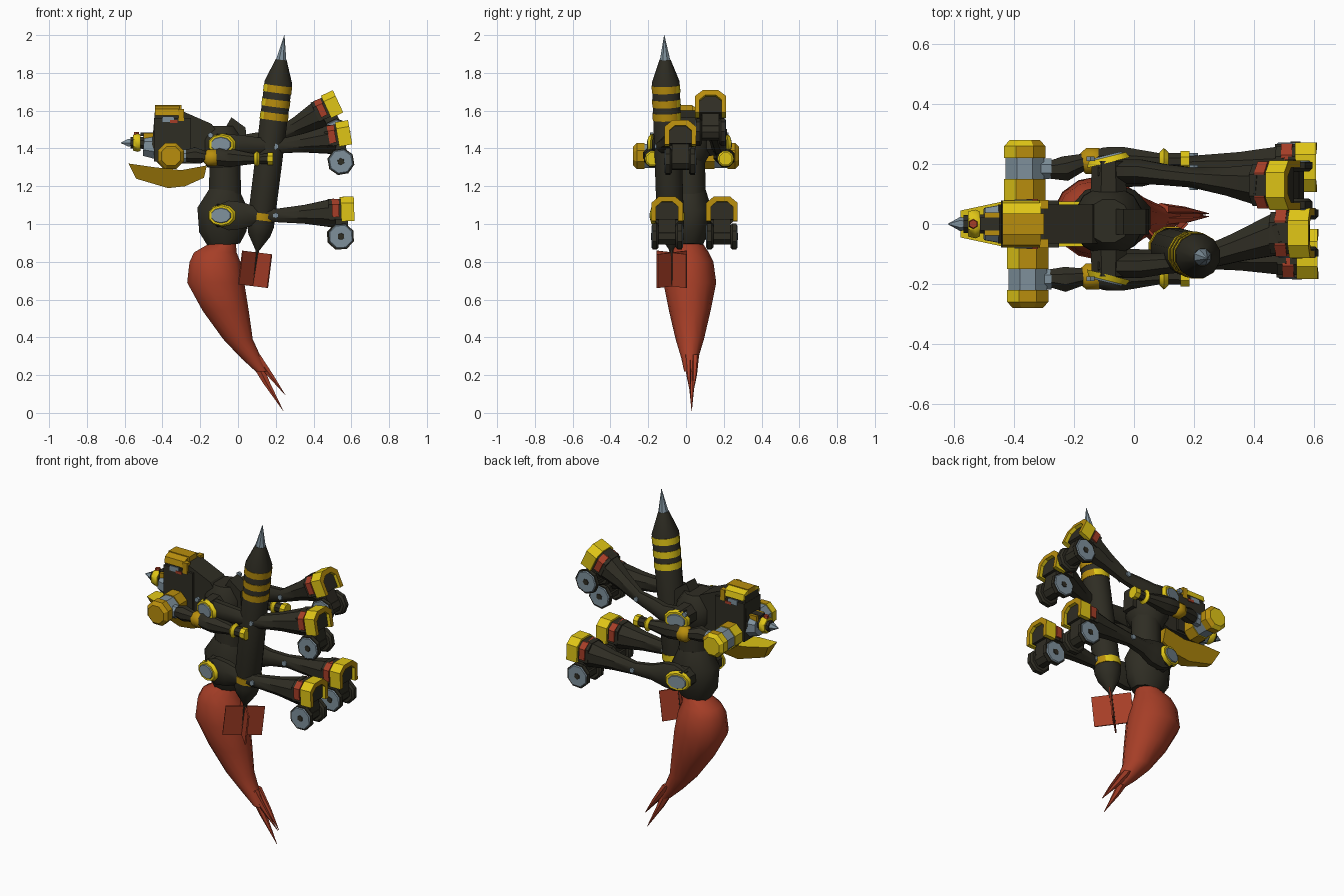
import bpy, bmesh, math
from mathutils import Vector, Matrix

cube = bpy.data.objects.get("Cube")
if cube:
    bpy.data.objects.remove(cube, do_unlink=True)


def material(name, r, g, b):
    m = bpy.data.materials.new(name)
    m.use_nodes = True
    m.diffuse_color = (r, g, b, 1)
    bsdf = m.node_tree.nodes["Principled BSDF"]
    bsdf.inputs["Base Color"].default_value = (r, g, b, 1)
    bsdf.inputs["Roughness"].default_value = 0.7
    return m


DARK = material("dark olive", 0.028, 0.026, 0.017)
YELLOW = material("bright yellow", 0.74, 0.56, 0.008)
GOLD = material("gold", 0.48, 0.27, 0.004)
GREY = material("blue grey", 0.21, 0.28, 0.33)
RED = material("rust red", 0.38, 0.048, 0.02)
TWO_TONE = [YELLOW, GOLD]


def gold_side(n):
    return int(n.x - n.y > -.25)


def finish(name, bm, mats, smooth=False):
    bmesh.ops.recalc_face_normals(bm, faces=bm.faces)
    mesh = bpy.data.meshes.new(name)
    bm.to_mesh(mesh)
    bm.free()
    for m in mats:
        mesh.materials.append(m)
    ob = bpy.data.objects.new(name, mesh)
    bpy.context.collection.objects.link(ob)
    if smooth:
        bpy.ops.object.select_all(action="DESELECT")
        ob.select_set(True)
        bpy.context.view_layer.objects.active = ob
        bpy.ops.object.shade_smooth_by_angle(angle=math.radians(42))
    return ob


def paint(bm, rule):
    bmesh.ops.recalc_face_normals(bm, faces=bm.faces)
    for face in bm.faces:
        face.normal_update()
        face.material_index = rule(face.normal)


def loft(name, sections, mat, sides=8, axis=None, mtx=None, smooth=True):
    """Skin rings along a path; each section is (x, y, z, radius[, second radius])."""
    bm = bmesh.new()
    pts = [Vector(s[:3]) for s in sections]
    rings = []
    for i, s in enumerate(sections):
        t = axis or (pts[min(i + 1, len(pts) - 1)] - pts[max(i - 1, 0)]).normalized()
        ref = Vector((0, 0, 1)) if abs(t.y) > 0.8 else Vector((0, 1, 0))
        u = ref.cross(t).normalized()
        v = t.cross(u)
        ring = []
        for k in range(sides):
            a = 2 * math.pi * (k + 0.5) / sides
            ring.append(bm.verts.new(pts[i] + u * s[3] * math.cos(a) + v * s[-1] * math.sin(a)))
        rings.append(ring)
    for a, b in zip(rings, rings[1:]):
        for k in range(sides):
            n = (k + 1) % sides
            bm.faces.new((a[k], a[n], b[n], b[k]))
    bm.faces.new(rings[0])
    bm.faces.new(rings[-1])
    if mtx:
        bm.transform(mtx)
    if mat is TWO_TONE:
        paint(bm, gold_side)
    return finish(name, bm, mat if mat is TWO_TONE else [mat], smooth)


def prism(name, outline, lo, hi, mats, along="y", mtx=None, shape=None, rule=None):
    """Extrude an outline along y (xz outline) or along x (yz outline)."""
    bm = bmesh.new()
    place = (lambda a, b, d: (a, d, b)) if along == "y" else (lambda a, b, d: (d, a, b))
    f = bm.faces.new([bm.verts.new(place(a, b, lo)) for a, b in outline])
    ext = bmesh.ops.extrude_face_region(bm, geom=[f])["geom"]
    step = place(0, 0, hi - lo)
    bmesh.ops.translate(bm, vec=step, verts=[e for e in ext if isinstance(e, bmesh.types.BMVert)])
    if shape:
        for v in bm.verts:
            shape(v.co)
    if rule:
        paint(bm, rule)
    if mtx:
        bm.transform(mtx)
    return finish(name, bm, mats)


def box(name, x0, x1, y0, y1, z0, z1, mat, mtx=None):
    return prism(name, [(x0, z0), (x1, z0), (x1, z1), (x0, z1)], y0, y1, [mat], mtx=mtx)


# Curved tail with three split points
UP = Vector((0, 0, 1))
tail = [(-.07, .91, .06, .06), (-.12, .85, .115, .10), (-.122, .80, .138, .125), (-.118, .69, .155, .14),
        (-.065, .54, .125, .11), (.0, .39, .08, .075), (.07, .29, .055, .045), (.125, .22, .033, .03)]
loft("tail", [(x, .02, z, rx, ry) for x, z, rx, ry in tail], RED, 14, UP)
loft("tail_tip_middle", [(.08, .03, .30, .04, .025), (.15, .03, .16, .022, .016), (.24, .03, .01, .001)], RED, 6, UP)
for s, side in ((1, "left"), (-1, "right")):
    loft("tail_tip_" + side, [(.09, .03 + s * .02, .31, .03, .02), (.17, .03 + s * .016, .20, .02, .012),
                              (.25, .03 + s * .005, .095, .001)], RED, 6, UP)


# Rocket on a slightly leaning axis
def on_axis(z):
    return (.244 + (z - 1.99) * .125, -.115 - (z - 1.99) * .033, z)


loft("rocket_body", [(*on_axis(z), r) for z, r in ((.85, .004), (.94, .06), (.99, .074), (1.75, .076), (1.87, .03))], DARK, 12)
loft("rocket_tip", [(*on_axis(1.87), .029), (*on_axis(2.0), .001)], GREY, 8)
for i, z in enumerate((1.04, 1.57, 1.64, 1.715)):
    loft("rocket_band_%d" % i, [(*on_axis(z - .019), .078), (*on_axis(z + .019), .078)], TWO_TONE, 12)
loft("rocket_tail_rod", [(*on_axis(.68), .008), (*on_axis(.9), .012)], DARK, 6)
lean = Matrix.Rotation(math.atan(.125), 4, "Y")
for i in range(2):
    m = Matrix.Translation(on_axis(.76)) @ lean @ Matrix.Rotation(math.pi / 4 + i * math.pi / 2, 4, "Z")
    box("rocket_fin_%d" % i, -.11, .11, -.004, .004, -.09, .09, RED, m)

# Torso
loft("pelvis", [(-.075, .02, .89, .09, .07), (-.08, .02, .96, .132, .10), (-.08, .02, 1.08, .142, .115),
                (-.07, .02, 1.18, .085, .085)], DARK, 10)
loft("waist", [(-.068, .02, 1.13, .09, .085), (-.07, .02, 1.36, .085, .08)], DARK, 10)
loft("chest", [(-.085, .01, 1.30, .08), (-.085, .01, 1.37, .12), (-.085, .01, 1.45, .118), (-.085, .01, 1.52, .075)], DARK, 12)
prism("back_plate", [(-.1, 1.45), (-.035, 1.565), (.04, 1.51), (.05, 1.38), (-.05, 1.36)], -.035, .05, [DARK])

# Head
prism("head_hull", [(-.44, 1.6), (-.3, 1.6), (-.14, 1.53), (-.1, 1.47), (-.1, 1.36), (-.2, 1.32), (-.42, 1.32),
                    (-.455, 1.42)], -.065, .065, [DARK])
box("head_block", -.445, -.25, -.078, .078, 1.33, 1.56, DARK)
box("crest_plate", -.44, -.3, -.035, .035, 1.595, 1.63, GOLD)
for s, side in ((1, "left"), (-1, "right")):
    prism("crest_side_" + side, [(s * .035, 1.625), (s * .07, 1.61), (s * .078, 1.575), (s * .035, 1.59)],
          -.44, -.31, TWO_TONE, "x", rule=gold_side)
    box("crest_flap_" + side, -.315, -.285, *sorted((s * .05, s * .08)), 1.545, 1.61, GOLD)
    box("eye_plate_" + side, -.4, -.34, *sorted((s * .074, s * .082)), 1.54, 1.57, GREY)
    box("eye_mark_" + side, -.36, -.32, *sorted((s * .076, s * .084)), 1.535, 1.55, RED)


def keel(co):
    if co.z < 1.26:
        co.y *= .45
    if co.x < -.5:
        co.y *= .6


prism("chin_blade", [(-.58, 1.32), (-.44, 1.3), (-.3, 1.285), (-.165, 1.31), (-.18, 1.245), (-.28, 1.2), (-.37, 1.19),
                     (-.54, 1.24)], -.075, .075, TWO_TONE, shape=keel, rule=lambda n: int(n.z < .5))
loft("snout_collar", [(-.44, 0, 1.41, .07), (-.5, 0, 1.415, .058)], GREY)
loft("snout_neck", [(-.49, 0, 1.43, .035), (-.57, 0, 1.43, .032)], DARK)
loft("snout_ring", [(-.515, 0, 1.43, .045), (-.53, 0, 1.43, .052), (-.555, 0, 1.43, .045)], YELLOW)
box("snout_strip", -.515, -.44, -.022, .022, 1.465, 1.485, DARK)
for s in (1, -1):
    box("snout_trim_" + ("left" if s > 0 else "right"), -.5, -.45, *sorted((s * .022, s * .038)), 1.45, 1.483, GOLD)
loft("snout_tip", [(-.56, 0, 1.43, .018), (-.58, 0, 1.43, .024), (-.62, 0, 1.43, .002)], GREY, 6)
loft("snout_light", [(-.537, 0, 1.47, .018), (-.537, 0, 1.488, .014)], RED, 6)


# Feet: guard arch, ankle block, red band and two wheels
def foot(name, pos, tilt):
    m = Matrix.Translation(pos) @ Matrix.Rotation(-math.radians(tilt), 4, "Y")
    half = [(.083, -.06), (.083, .036), (.042, .07)]
    inner = [(.028, .042), (.058, .016), (.058, -.06)]
    side = half + [(-y, z) for y, z in reversed(half)]
    hole = [(-y, z) for y, z in reversed(inner)] + inner
    prism(name + "_guard", side + hole, -.035, .035, TWO_TONE, "x", m, rule=lambda n: int(n.x > .7))
    prism(name + "_ankle", [(y * .85, z * .85) for y, z in side], -.1, .015, [DARK], "x", m)
    prism(name + "_red_band", [(y * .95, max(z * .85, -.035)) for y, z in side], -.082, -.045, [RED], "x", m)
    box(name + "_fork", -.075, .0, -.045, .045, -.15, -.03, DARK, m)
    loft(name + "_axle", [(-.04, -.06, -.14, .045), (-.04, .06, -.14, .045)], DARK, 8, mtx=m)
    for s in (1, -1):
        w = "_wheel_left" if s > 0 else "_wheel_right"
        loft(name + w, [(-.04, s * .045, -.14, .062), (-.04, s * .055, -.14, .073), (-.04, s * .078, -.14, .073)], DARK, 8, mtx=m)
        loft(name + w + "_hub", [(-.04, s * .076, -.14, .069), (-.04, s * .083, -.14, .062)], GREY, 8, mtx=m)
        loft(name + w + "_cap", [(-.04, s * .08, -.14, .02), (-.04, s * .086, -.14, .018)], DARK, 6, mtx=m)
    return m @ Vector((-.07, 0, -.015))


def joint(name, x, y, z, s):
    # Outward disc, turned a little towards the head
    face = Vector((-.25, s, 0)).normalized()
    at = Vector((x, y, z))
    for part, mat, rows in (("_ring", YELLOW, ((0, .078, .06), (.02, .068, .052))),
                            ("_cap", GREY, ((.018, .057, .042), (.026, .053, .038)))):
        loft(name + part, [(*(at + face * d), rx, rz) for d, rx, rz in rows], mat, 10)


# Limbs: (level, side, hip height, hip offset, knee point, foot point, tilt)
limbs = [("lower", 1, 1.045, .165, (.2, .195, 1.045), (.575, .19, 1.075), 2),
         ("lower", -1, 1.045, .125, (.2, -.115, 1.045), (.58, -.10, 1.075), 2),
         ("upper", 1, 1.42, .175, (.2, .155, 1.46), (.5, .13, 1.63), 25),
         ("upper", -1, 1.42, .14, (.2, -.125, 1.41), (.56, -.03, 1.475), 10)]
for level, s, z, off, knee, end, tilt in limbs:
    name = level + ("_left" if s > 0 else "_right")
    y = s * off
    ankle = foot(name + "_foot", end, tilt)
    shin = Vector(knee).lerp(ankle, .5)
    big = .085 if level == "lower" else .06
    loft(name + "_leg", [(-.12, y, z, .055, .032), (-.05, y, z, big, .044), (.02, y, z, big * .9, .044),
                         (.1, (y + knee[1]) / 2, (z + knee[2]) / 2, .048, .038), (*knee, .038, .036),
                         (*shin, .054, .052), (*ankle, .083, .078)], DARK, 8)
    loft(name + "_hip", [(-.085, 0, z, .07), (-.085, y + s * .035, z, .06)], DARK, 8)
    joint(name + "_joint", -.085, y + s * .03, z, s)
    k = Vector(knee)
    loft(name + "_knee_bolt", [(*(k - Vector((0, .042, 0))), .016), (*(k + Vector((0, .042, 0))), .016)], GREY, 6)

# Shoulder barrels and gripping arms
for s, side in ((1, "left"), (-1, "right")):
    for part, mat, rows in (("inner", TWO_TONE, ((.06, .06), (.08, .075), (.15, .075))),
                            ("middle", GREY, ((.14, .069), (.23, .069))),
                            ("outer", TWO_TONE, ((.22, .075), (.26, .075), (.28, .055)))):
        x = -.365 if s > 0 else -.355
        loft("barrel_%s_%s" % (part, side), [(x, s * y, 1.36, r) for y, r in rows], mat, 8, smooth=False)
    loft("barrel_mount_" + side, [(-.33, s * .185, 1.36, .04), (-.275, s * .185, 1.36, .036)], GREY, 8)
    y = .21 if s > 0 else -.175
    loft("arm_" + side, [(-.29, s * .18, 1.36, .03), (-.23, s * .185, 1.365, .045), (-.16, y, 1.355, .028),
                         (-.1, y, 1.355, .05), (-.04, y, 1.35, .052), (.09, y, 1.345, .028), (.17, y, 1.345, .03)], DARK, 8)
    loft("elbow_" + side, [(-.18, y, 1.35, .028), (-.16, y, 1.35, .047), (-.115, y, 1.35, .047),
                           (-.095, y, 1.35, .028)], GOLD, 8)
    loft("wrist_ring_" + side, [(.085, y, 1.345, .03), (.1, y, 1.345, .044), (.115, y, 1.345, .03)], YELLOW, 10)
    loft("hand_ring_" + side, [(.155, y, 1.345, .036), (.185, y, 1.345, .036)], YELLOW, 8)
    loft("shoulder_bolt_" + side, [(-.145, y, 1.47, .015), (-.145, y + s * .015, 1.47, .015)], GREY, 6)
